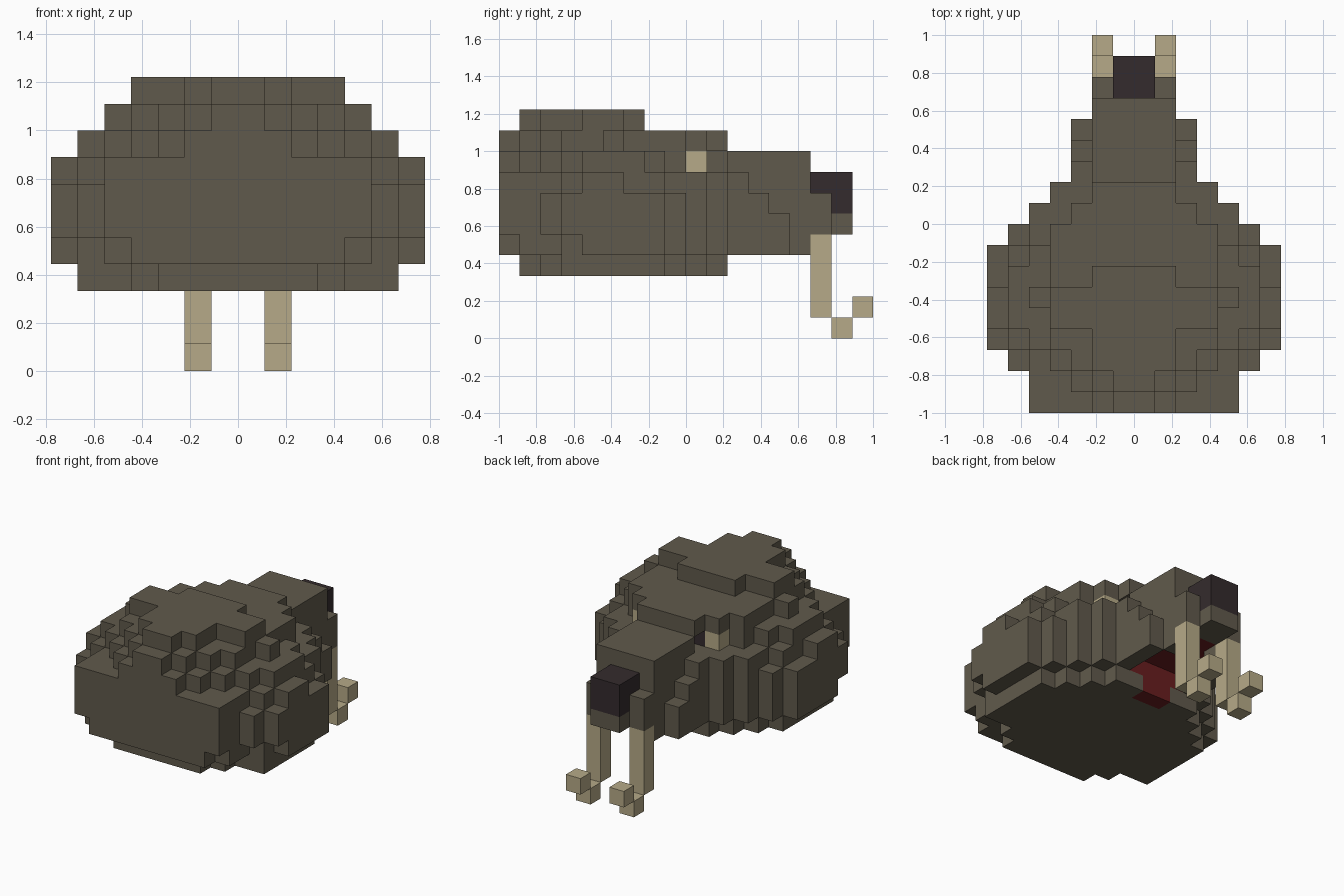
import bpy
import bmesh
from mathutils import Vector

cube = bpy.data.objects.get("Cube")
if cube:
    bpy.data.objects.remove(cube, do_unlink=True)

UNIT = 2 / 18  # edge of one block


def material(name, r, g, b):
    m = bpy.data.materials.new(name)
    m.use_nodes = True
    m.diffuse_color = (r, g, b, 1)
    m.node_tree.nodes["Principled BSDF"].inputs["Base Color"].default_value = (r, g, b, 1)
    return m


brown = material("hide brown", 0.118, 0.102, 0.072)
cream = material("tusk cream", 0.468, 0.402, 0.246)
dark = material("nose dark", 0.034, 0.024, 0.026)
red = material("mouth red", 0.14, 0.013, 0.014)


def block(x0, x1, y0, y1, z0, z1):
    """Unit cells of a box, mirrored across the middle."""
    cells = set()
    for x in range(x0, x1):
        for y in range(y0, y1):
            for z in range(z0, z1):
                cells |= {(x, y, z), (-x - 1, y, z)}
    return cells


def layer(z0, z1, start, runs):
    """Stack of centred rows: each run is (half width, end y)."""
    cells = set()
    for half, end in runs:
        cells |= block(0, half, start, end, z0, z1)
        start = end
    return cells


# Body, from belly to top of the hump
body = layer(3, 4, -8, [(3, -7), (4, -6), (6, -1), (5, 0), (4, 1), (3, 2)])
body |= layer(4, 5, -9, [(4, -8), (5, -6), (6, -5), (7, -1), (6, 0), (5, 1), (4, 2), (3, 5), (2, 6)])
body |= layer(5, 7, -9, [(5, -7), (6, -6), (7, -1), (6, 0), (5, 1), (4, 2), (3, 4), (2, 7)])
body |= layer(7, 8, -9, [(5, -6), (6, -5), (7, -3), (6, -1), (5, 1), (4, 2), (3, 3), (2, 6)])
body |= layer(8, 9, -9, [(2, -8), (3, -7), (4, -6), (5, -5), (6, -2), (5, -1), (4, 0), (1, 2), (2, 6)])
body |= layer(9, 10, -9, [(1, -8), (2, -7), (3, -6), (4, -4), (5, -3), (4, 0), (3, 1), (2, 2)])
body |= layer(10, 11, -8, [(1, -7), (2, -5), (4, -3), (2, -2)])

# Cheek step and chin under the nose
body |= block(2, 3, 4, 5, 5, 6)
body |= block(0, 1, 7, 8, 5, 6)

# Mouth hollow, open at the front between the lips
body -= block(0, 2, 2, 5, 4, 5)
body -= block(0, 1, 5, 6, 4, 5)

# Small parts
nose = block(0, 1, 6, 7, 7, 8) | block(0, 1, 7, 8, 6, 8)
eyes = block(2, 3, 0, 1, 8, 9)
pupils = block(1, 2, 0, 1, 8, 9)
tusks = block(1, 2, 6, 7, 1, 5) | block(1, 2, 7, 8, 0, 1) | block(1, 2, 8, 9, 1, 2)
solid = body | nose | eyes | pupils | tusks


def mouth_rule(c, n):
    """Lining of the mouth: roof, throat and the tongue root below it."""
    roof = n.z < -0.5 and abs(c.z - 5) < 0.1 and abs(c.x) < 2 and 2 < c.y < 6
    throat = n.y > 0.5 and abs(c.y - 2) < 0.1 and abs(c.x) < 2 and c.z > 4 and c.z < 5
    tongue = abs(c.x) < 1 and 1 < c.y < 2.1 and c.z < 4 and (n.z < -0.5 or n.y > 0.5)
    return roof or throat or tongue


def build(name, cells, mats, rule=None):
    """Skin the outer faces of the cells and merge the flat areas."""
    bm = bmesh.new()
    verts = {}
    for cell in sorted(cells):
        for axis in range(3):
            for sign in (-1, 1):
                step = Vector((0, 0, 0))
                step[axis] = sign
                if tuple(int(a + b) for a, b in zip(cell, step)) in solid:
                    continue
                u, v = Vector((0, 0, 0)), Vector((0, 0, 0))
                u[(axis + 1) % 3] = 0.5
                v[(axis + 2) % 3] = 0.5 * sign
                c = Vector(cell) + Vector((0.5, 0.5, 0.5)) + step / 2
                ring = []
                for p in (c - u - v, c + u - v, c + u + v, c - u + v):
                    key = tuple(round(k) for k in p)
                    if key not in verts:
                        verts[key] = bm.verts.new(Vector(key) * UNIT)
                    ring.append(verts[key])
                face = bm.faces.new(ring)
                if rule and rule(c, step):
                    face.material_index = 1
    bm.normal_update()
    bmesh.ops.dissolve_limit(bm, angle_limit=0.01, verts=bm.verts, edges=bm.edges,
                             delimit={'MATERIAL'})
    mesh = bpy.data.meshes.new(name)
    bm.to_mesh(mesh)
    bm.free()
    for m in mats:
        mesh.materials.append(m)
    bpy.context.collection.objects.link(bpy.data.objects.new(name, mesh))


build("body", body, [brown, red], mouth_rule)
build("nose", nose, [dark])
build("eyes", eyes, [cream])
build("pupils", pupils, [dark])
build("tusks", tusks, [cream])
